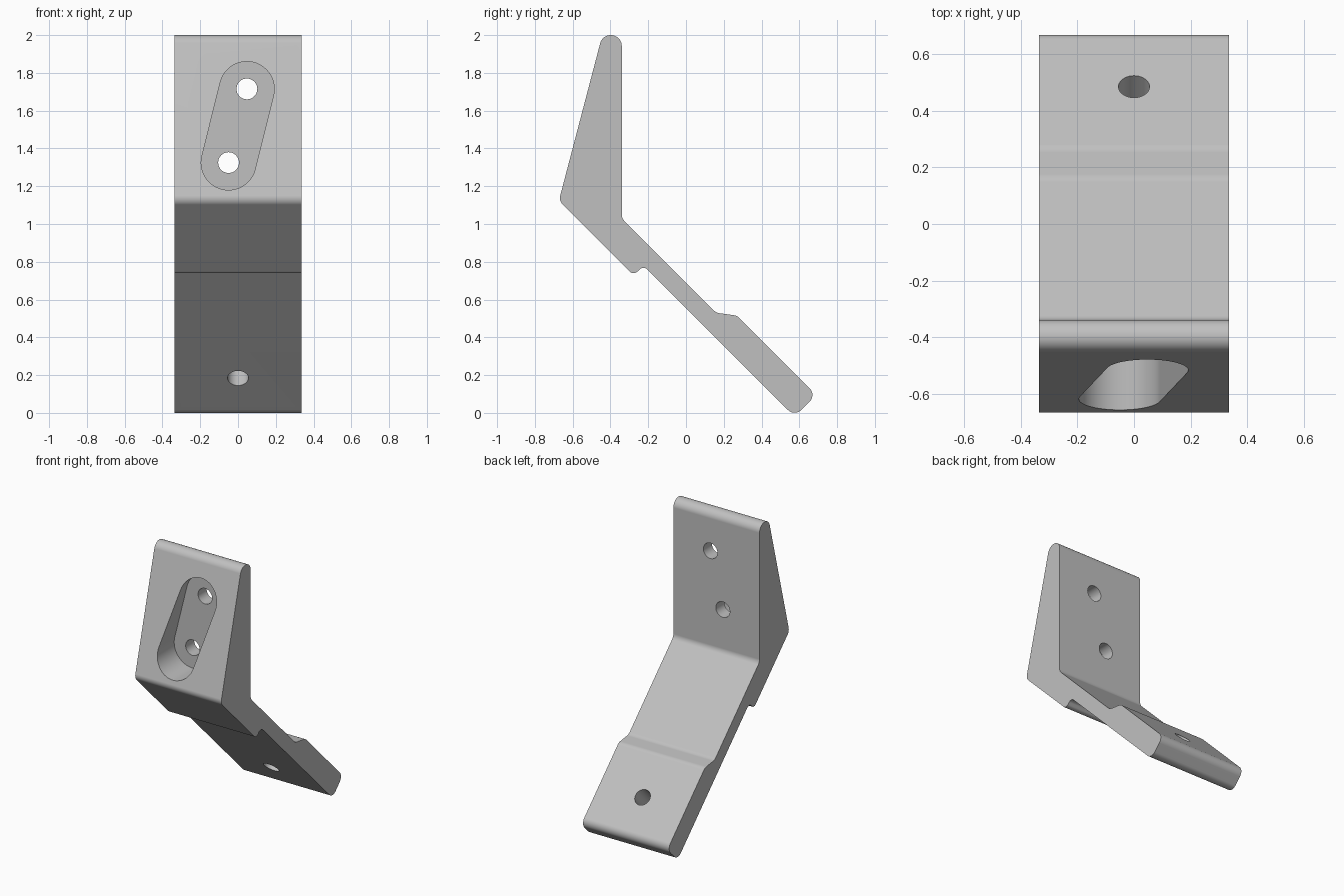
import bpy, bmesh, math
from mathutils import Vector

if "Cube" in bpy.data.objects:
    bpy.data.objects.remove(bpy.data.objects["Cube"])

HALF_W = 0.337
grey = bpy.data.materials.new("plain grey")
grey.diffuse_color = (0.53, 0.53, 0.53, 1)
grey.use_nodes = True
grey.node_tree.nodes["Principled BSDF"].inputs["Base Color"].default_value = grey.diffuse_color


def fillet(corners, steps=8):
    """Round each (a, b, radius) corner of a closed outline."""
    out = []
    n = len(corners)
    for i, (a, b, r) in enumerate(corners):
        p = Vector((a, b))
        d0 = (Vector(corners[i - 1][:2]) - p).normalized()
        d1 = (Vector(corners[(i + 1) % n][:2]) - p).normalized()
        half = d0.angle(d1) / 2
        centre = p + (d0 + d1).normalized() * (r / math.sin(half))
        v0 = p + d0 * (r / math.tan(half)) - centre
        v1 = p + d1 * (r / math.tan(half)) - centre
        sweep = v0.angle_signed(v1)  # clockwise positive
        for k in range(steps + 1):
            t = -sweep * k / steps
            c, s = math.cos(t), math.sin(t)
            out.append(centre + Vector((v0.x * c - v0.y * s, v0.x * s + v0.y * c)))
    return out


def prism(name, points, direction):
    """Extrude a closed 3D outline along a direction."""
    bm = bmesh.new()
    face = bm.faces.new([bm.verts.new(p) for p in points])
    ext = bmesh.ops.extrude_face_region(bm, geom=[face])
    moved = [v for v in ext["geom"] if isinstance(v, bmesh.types.BMVert)]
    bmesh.ops.translate(bm, verts=moved, vec=direction)
    bmesh.ops.recalc_face_normals(bm, faces=bm.faces)
    mesh = bpy.data.meshes.new(name)
    bm.to_mesh(mesh)
    bm.free()
    mesh.materials.append(grey)
    obj = bpy.data.objects.new(name, mesh)
    bpy.context.collection.objects.link(obj)
    return obj


def circle(centre, u, v, r, n=40):
    return [Vector(centre) + r * (math.cos(2 * math.pi * k / n) * Vector(u)
            + math.sin(2 * math.pi * k / n) * Vector(v)) for k in range(n)]


# Bracket body: side profile (y, z, radius) extruded across the width
profile = [
    (-0.34, 2.0, 0.057), (-0.443, 2.0, 0.057),      # rounded top
    (-0.673, 1.123, 0.05),                          # front knee
    (-0.2775, 0.7275, 0.03), (-0.225, 0.78, 0.03),  # underside step
    (0.575, -0.02, 0.05), (0.69, 0.095, 0.05),      # rounded foot
    (0.27, 0.515, 0.05), (0.16, 0.53, 0.05),        # upper step
    (-0.34, 1.03, 0.05),                            # inner bend
]
bracket = prism("bracket", [(-HALF_W, p.x, p.y) for p in fillet(profile)],
                (2 * HALF_W, 0, 0))

# Tilted slot pocket in the front, around two screw holes
X, Z = Vector((1, 0, 0)), Vector((0, 0, 1))
top_hole, low_hole = (0.047, 1.715), (-0.05, 1.325)
tilt = math.atan2(top_hole[1] - low_hole[1], top_hole[0] - low_hole[0])
slot = []
for (cx, cz), start in ((top_hole, -math.pi / 2), (low_hole, math.pi / 2)):
    for k in range(25):
        a = tilt + start + math.pi * k / 24
        slot.append((cx + 0.145 * math.cos(a), -1.0, cz + 0.145 * math.sin(a)))
cutters = [prism("slot_cutter", slot, (0, 0.565, 0))]
for cx, cz in (top_hole, low_hole):
    cutters.append(prism("screw_hole_cutter", circle((cx, -0.8, cz), X, Z, 0.055),
                         (0, 0.7, 0)))

# Foot hole, square to the sloped plate
axis = Vector((0, 1, 1)).normalized()
across = Vector((0, 1, -1)).normalized()
start = Vector((0, 0.4285, 0.2415)) - axis * 0.2
cutters.append(prism("foot_hole_cutter", circle(start, X, across, 0.055), axis * 0.4))

# Cut the pocket and holes, then discard the cutters
bpy.context.view_layer.objects.active = bracket
bracket.select_set(True)
for cutter in cutters:
    mod = bracket.modifiers.new("cut", "BOOLEAN")
    mod.operation = "DIFFERENCE"
    mod.solver = "EXACT"
    mod.object = cutter
    bpy.ops.object.modifier_apply(modifier=mod.name)
    bpy.data.objects.remove(cutter)

# Smooth fillets, crisp edges
bpy.ops.object.shade_smooth_by_angle(angle=math.radians(30))
weighted = bracket.modifiers.new("flat_faces", "WEIGHTED_NORMAL")
weighted.keep_sharp = True
